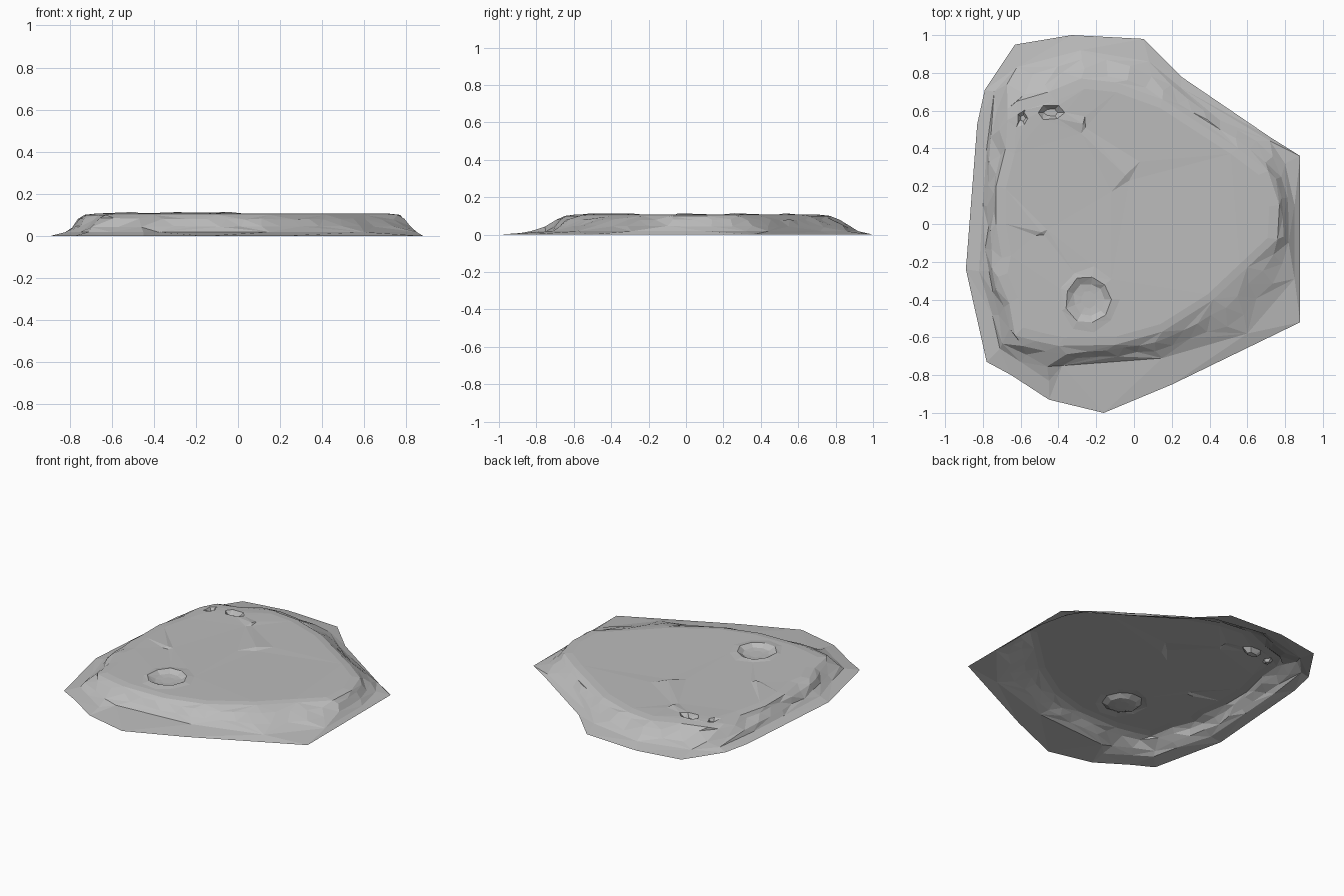
import bpy, bmesh, math, random
from mathutils import Vector
from mathutils.geometry import delaunay_2d_cdt

random.seed(4)
cube = bpy.data.objects.get("Cube")
if cube:
    bpy.data.objects.remove(cube)

# Ground outline, foot of the cliff and edge of the plateau, clockwise
OUTLINE = [(-.63, .95), (-.33, 1), (.05, .98), (.25, .78), (.72, .46), (.88, .36), (.88, -.52),
           (.2, -.85), (-.16, -1), (-.45, -.93), (-.65, -.8), (-.78, -.73),
           (-.89, -.24), (-.83, .53), (-.79, .71)]
FOOT = [(-.62, .83), (-.28, .92), (.08, .86), (.25, .72), (.72, .44), (.8, .32),
        (.85, .1), (.85, -.29), (.6, -.58), (.15, -.71), (-.38, -.75), (-.45, -.83),
        (-.6, -.73), (-.71, -.66), (-.75, -.48), (-.82, -.25), (-.8, .1), (-.78, .4), (-.74, .7)]
RIM = [(-.62, .65), (-.45, .7), (-.28, .77), (-.1, .75), (.15, .66), (.55, .4),
       (.71, .28), (.77, .1), (.76, -.08), (.6, -.23), (.42, -.4), (.15, -.57),
       (-.1, -.64), (-.4, -.645), (-.52, -.62), (-.63, -.59), (-.66, -.42), (-.72, -.28),
       (-.7, -.18), (-.73, 0), (-.73, .2), (-.68, .4), (-.67, .55)]

points, edges = [], []


def add_ring(ring, closed=True):
    """Add a chain of 3D points whose links must appear as mesh edges."""
    start, count = len(points), len(ring)
    points.extend(Vector(p) for p in ring)
    edges.extend((start + i, start + (i + 1) % count) for i in range(count if closed else count - 1))


def reach(poly, angle):
    """Distance from the middle to a polygon in one direction."""
    d = Vector((math.cos(angle), math.sin(angle)))
    for a, b in zip(poly, poly[1:] + poly[:1]):
        a, b = Vector(a), Vector(b)
        side = b - a
        det = d.cross(side)
        if abs(det) > 1e-9:
            t, u = a.cross(side) / det, a.cross(d) / det
            if t > 0 and -1e-6 <= u <= 1 + 1e-6:
                return t
    return 0.5


def roughness(x, y):
    """Broken rock at the back left and front left, smoother elsewhere."""
    if x < .2 and y > .45:
        return 1.0
    return .6 if x < -.35 else .25


def cliff_ring(share, z, rough, count):
    """A jagged ring part of the way from the foot (0) to the rim (1)."""
    ring = []
    for i in range(count):
        a = 2 * math.pi * (i + share / 2) / count
        r = reach(FOOT, a) * (1 - share) + reach(RIM, a) * share
        amount = rough * roughness(r * math.cos(a), r * math.sin(a))
        r += random.uniform(-1, 1) * amount
        ring.append((r * math.cos(a), r * math.sin(a), z + random.uniform(-.4, .4) * amount))
    add_ring(ring)


def bowl(cx, cy, rx, ry, levels, sides, wobble):
    """Dent in the plateau: rings given as (scale, height)."""
    for scale, z in levels:
        ring = []
        for i in range(sides):
            a = 2 * math.pi * i / sides
            s = scale * random.uniform(1 - wobble, 1 + wobble)
            ring.append((cx + rx * s * math.cos(a), cy + ry * s * math.sin(a), z))
        add_ring(ring)


# Skirt, cliff and plateau edge
add_ring([(x, y, 0) for x, y in OUTLINE])
add_ring([(x, y, .018) for x, y in FOOT])
cliff_ring(.33, .045, .025, 44)
cliff_ring(.7, .08, .022, 48)
add_ring([(x, y, .1) for x, y in RIM])
add_ring([(x * .93, y * .93, .106) for x, y in RIM])

# Crater near the front
bowl(-.24, -.4, .12, .13, [(1.3, .106), (1, .112), (.68, .092), (.35, .088)], 9, .08)
# Rocky pits in the back left corner
bowl(-.44, .59, .075, .04, [(1, .108), (.5, .08)], 6, .12)
bowl(-.59, .56, .03, .035, [(1, .108), (.5, .09)], 5, .1)

# Shallow folds on the plateau
for x, y, dx, dy in [(-.12, .17, .15, .16), (-.52, -.06, .06, .03), (-.28, .48, .02, .09)]:
    add_ring([(x, y, .105), (x + dx * .5, y + dy * .55, .114), (x + dx, y + dy, .106)], False)
    add_ring([(x + dx * .55 + .012, y + dy * .45 - .012, .103)], False)

# One open sheet of flat facets through all rings
flat = [p.to_2d() for p in points]
verts, _, faces, origins, _, _ = delaunay_2d_cdt(flat, edges, [], 1, 1e-5)
bm = bmesh.new()
made = []
for v, source in zip(verts, origins):
    if source:
        z = max(points[i].z for i in source)
    else:
        near = sorted(points, key=lambda p: (p.to_2d() - v).length)[:2]
        z = sum(p.z for p in near) / 2
    made.append(bm.verts.new((v.x, v.y, max(z, 0))))
for f in faces:
    face = bm.faces.new([made[i] for i in f])
    face.normal_update()
    if face.normal.z < 0:
        face.normal_flip()
mesh = bpy.data.meshes.new("rock_plateau")
bm.to_mesh(mesh)
bm.free()

# Plain grey stone
stone = bpy.data.materials.new("grey_stone")
stone.use_nodes = True
color = (.5, .5, .5, 1)
stone.diffuse_color = color
stone.node_tree.nodes["Principled BSDF"].inputs["Base Color"].default_value = color
mesh.materials.append(stone)
rock = bpy.data.objects.new("rock_plateau", mesh)
bpy.context.collection.objects.link(rock)
